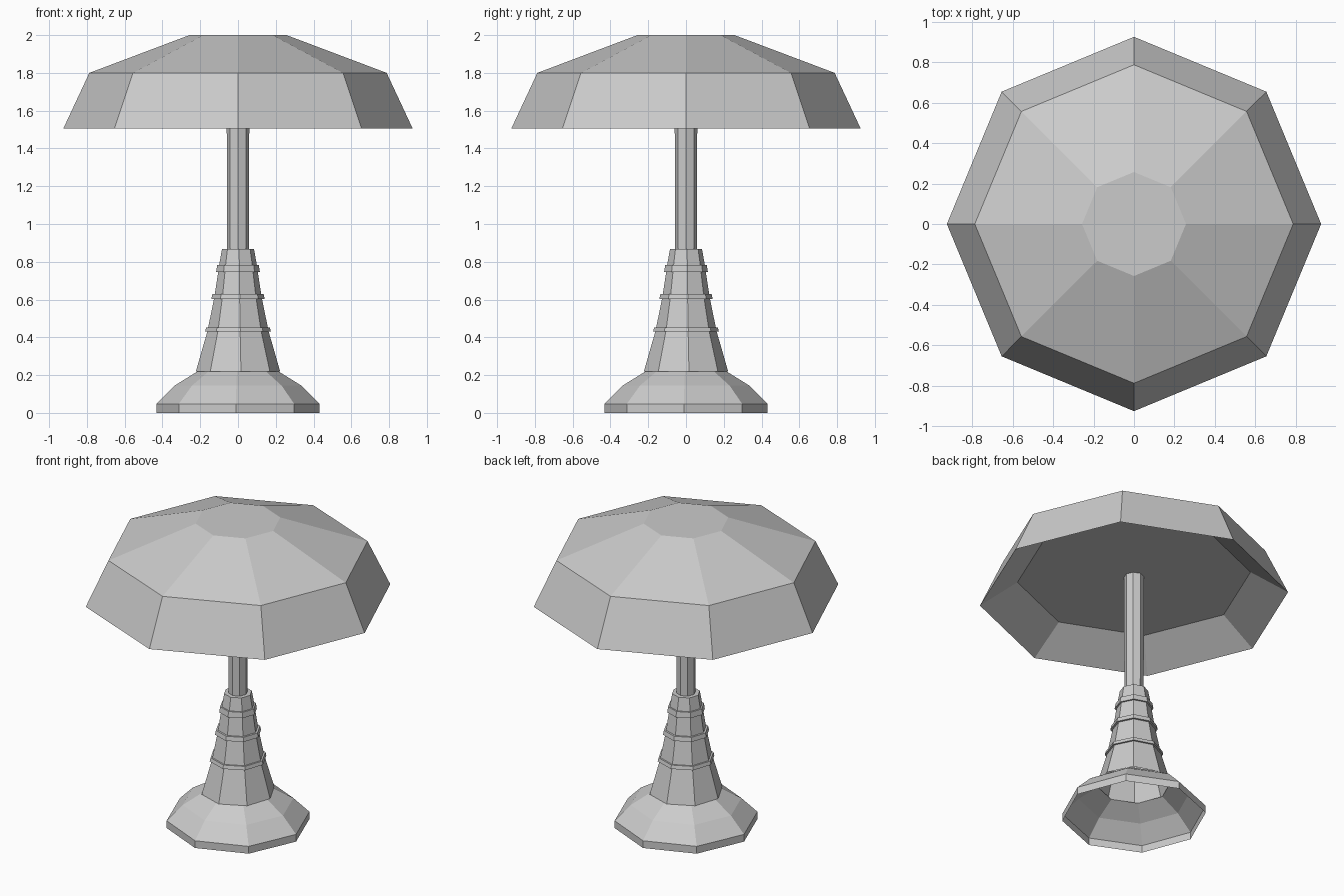
import bpy, bmesh
from math import cos, sin, pi, radians

if "Cube" in bpy.data.objects:
    bpy.data.objects.remove(bpy.data.objects["Cube"])

SIDES = 8


def lathe(name, profile, turn=0.0, cap_start=False, cap_end=False):
    """Revolve (radius, z) points into a flat-faced octagonal part."""
    bm = bmesh.new()
    rings = []
    for r, z in profile:
        angles = [radians(turn) + 2 * pi * i / SIDES for i in range(SIDES)]
        rings.append([bm.verts.new((r * cos(a), r * sin(a), z)) for a in angles])
    for low, high in zip(rings, rings[1:]):
        for i in range(SIDES):
            j = (i + 1) % SIDES
            bm.faces.new((low[i], low[j], high[j], high[i]))
    if cap_start:
        bm.faces.new(rings[0][::-1])
    if cap_end:
        bm.faces.new(rings[-1])
    mesh = bpy.data.meshes.new(name)
    bm.to_mesh(mesh)
    bm.free()
    obj = bpy.data.objects.new(name, mesh)
    bpy.context.collection.objects.link(obj)
    return obj


# Hollow spreading foot
lathe("foot", [(0.432, 0), (0.432, 0.048), (0.335, 0.145), (0.217, 0.218)], turn=-1.5)

# Tapered stem with three raised bands
stem = [(0.224, 0.218)]
for r_in, r_band, z0, z1, r_out in [(0.163, 0.175, 0.43, 0.453, 0.158),
                                    (0.128, 0.142, 0.602, 0.63, 0.123),
                                    (0.105, 0.116, 0.747, 0.783, 0.100)]:
    stem += [(r_in, z0), (r_band, z0), (r_band - 0.006, z1), (r_out, z1)]
stem += [(0.085, 0.867), (0.05, 0.867)]
lathe("stem", stem, turn=4)

# Slim pole up to the shade
lathe("pole", [(0.058, 0.86), (0.06, 1.655)])

# Shade: flat inner ceiling, inner slope, sloped sides, shallow roof and flat top
lathe("shade", [(0.70, 1.655), (0.925, 1.505), (0.787, 1.80), (0.257, 2.0)],
      cap_start=True, cap_end=True)
